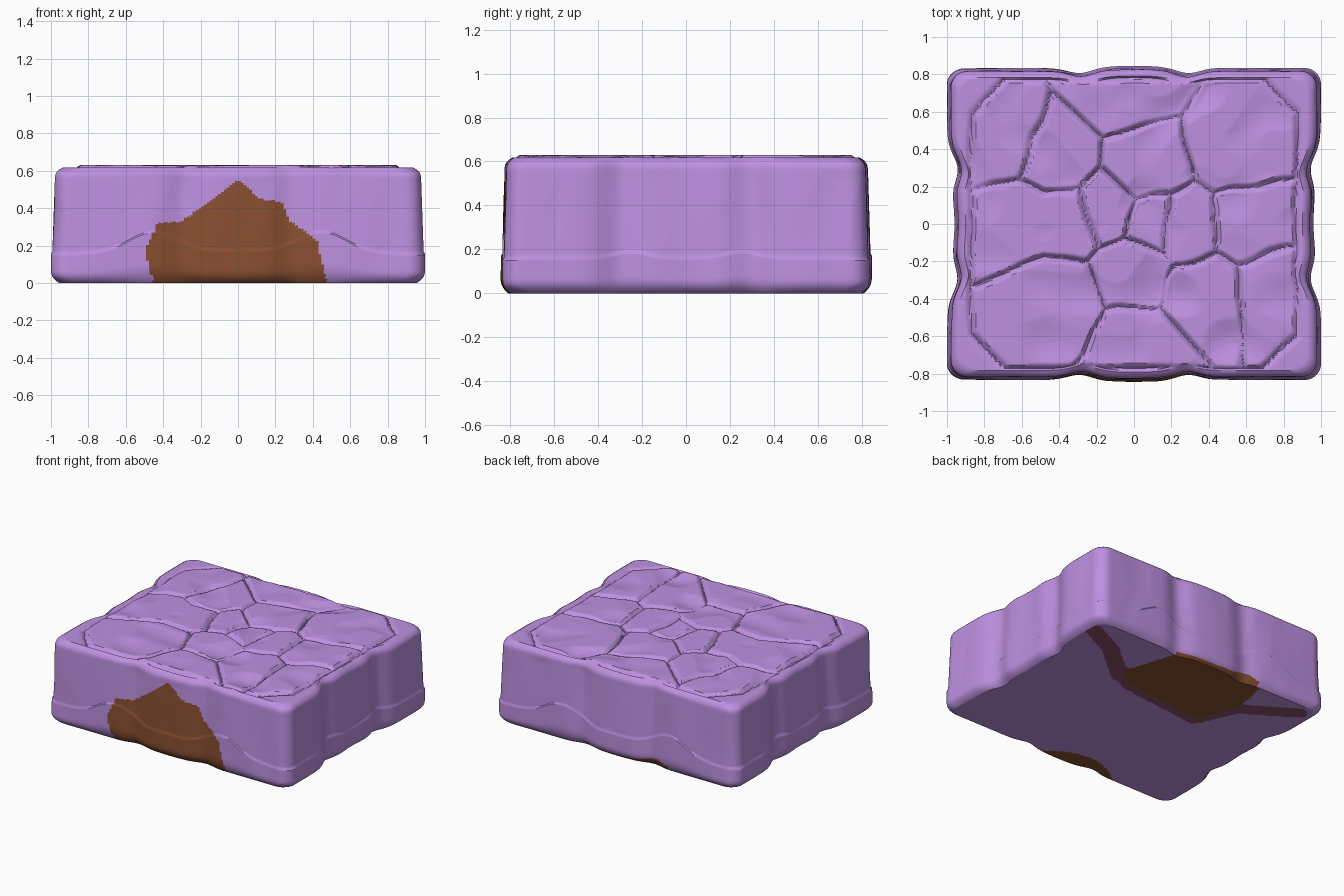
import bpy, math
from mathutils import Vector, noise

if "Cube" in bpy.data.objects:
    bpy.data.objects.remove(bpy.data.objects["Cube"])

N = 520                               # points around the block
UNDER, SIDE, OVER = 60, 76, 82        # rings on the underside, sides and top
HALF = Vector((1.0, 0.835))
RIM_Z = 0.617

# centres of the paving stones; centres in one row belong to the same stone
STONES = [
    [(-.6, .02), (-.36, .01)], [(0, -.22), (.26, -.02)],
    [(-.7, .45)], [(-.42, .35)], [(-.08, .72)], [(.05, .28)], [(.55, .38)], [(.62, 0)],
    [(.75, -.36)], [(.38, -.38)], [(.04, -.68)], [(-.42, -.38)], [(-.14, .08)], [(.09, 0)],
]
SEEDS = [(Vector(p), row) for row, group in enumerate(STONES) for p in group]

# outlines of the soil patches: front face (x, z), underside (x, y), and the stain tails beside it
SOIL_FRONT = [(-.42, -.1), (-.5, .17), (-.43, .32), (-.3, .33), (-.1, .47), (0, .55),
              (.12, .45), (.24, .43), (.27, .34), (.42, .23), (.5, -.1)]
SOIL_UNDER = [(.25, .9), (.42, .37), (.25, .27), (-.37, .2), (-.5, .5), (-.42, .9)]
TAILS = [(.92, .68), (.68, .56), (.38, .31), (-.5, .48), (-.86, .71)]


def gauss(v, width):
    return math.exp(-(v / width) ** 2)


def inside(x, y, poly):
    hit = False
    for (ax, ay), (bx, by) in zip(poly, poly[1:] + poly[:1]):
        if (ay > y) != (by > y) and x < (bx - ax) * (y - ay) / (by - ay) + ax:
            hit = not hit
    return hit


def path_distance(x, y, path):
    p, best = Vector((x, y)), 9
    for a, b in zip(path, path[1:]):
        a, b = Vector(a), Vector(b)
        t = max(0, min(1, (p - a).dot(b - a) / (b - a).length_squared))
        best = min(best, (p - a.lerp(b, t)).length)
    return best


def outline():
    """Rounded rectangle with shallow notches."""
    pts = []
    for i in range(N):
        s, t = divmod(i * 4 / N, 1)
        t = t * 2 - 1
        x, y = [(t, -1), (1, t), (-t, 1), (-1, -t)][int(s)]
        p = Vector((x * HALF.x, y * HALF.y))
        r = .09
        core = Vector([max(r - h, min(h - r, v)) for v, h in zip(p, HALF)])
        d = p - core
        if d.x and d.y:
            p = core + d.normalized() * r
        fx = min(.055, .045 * gauss(abs(p.y) - .3, .1) + .04 * gauss(p.y, .25))
        fy = .035 * gauss(abs(p.x) - .29, .09) - .013 * gauss(p.x, .2)
        pts.append((p.x * (1 - fx), p.y * (1 - fy)))
    return pts


def crack_distance(p):
    """Distance to the nearest joint between two stones."""
    by_dist = sorted(((p - s).length_squared, i) for i, (s, _) in enumerate(SEEDS))
    d1, near = by_dist[0]
    s1, row1 = SEEDS[near]
    return min((d2 - d1) / (2 * (SEEDS[i][0] - s1).length)
               for d2, i in by_dist[1:7] if SEEDS[i][1] != row1)


def top_height(x, y):
    wobble = .025 * noise.noise((x * 5, y * 5, 0))
    ax, ay = abs(x), abs(y)
    border = min(.87 - ax, .775 - ay, (1.46 - ax - ay) * .707) + wobble * .6
    if border < 0:                    # plain rim outside the stones
        return RIM_Z - .017 * max(0, 1 + border / .026)
    d = min(border, crack_distance(Vector((x + wobble, y - wobble))))
    dish = max(0, noise.noise((x * 4, y * 4, 3)))
    return .63 - .03 * max(0, 1 - d / .026) ** 1.3 - .04 * dish * min(1, d / .03)


def ledge(x, y):
    """Height of the wavy ledge line round the sides."""
    if abs(y) > .76:
        return .15 + .12 * gauss(abs(x) - .45, .19) + .02 * gauss(x, .2)
    return .155 + .028 * gauss(abs(y) - .25, .1)


def side_inset(v):
    """Side profile: v 0-1 is below the ledge, 1-2 above it."""
    if v <= 1:
        return .045 * max(0, 1 - v * 2) ** 3
    return .007 + .016 * (v - 1) + .04 * max(0, (v - 1.87) / .13) ** 3


base = outline()
verts = []
for k in range(UNDER):                # underside, centre outward
    s = .005 + .95 * k / UNDER
    verts += [(x * s, y * s, 0) for x, y in base]
for k in range(SIDE + 1):             # sides, upward
    v = 2 * k / SIDE
    for x, y in base:
        lz = ledge(x, y)
        z = v * lz if v < 1 else lz + (v - 1) * (RIM_Z - lz)
        rough = .012 * max(0, noise.noise((x * 5, y * 5, z * 2))) * min(1, v, (2 - v) * 5)
        s = 1 - side_inset(v) - rough
        verts.append((x * s, y * s, z))
for k in range(1, OVER + 1):          # top, edge inward
    s = .936 - .931 * k / OVER
    verts += [(x * s, y * s, top_height(x * s, y * s)) for x, y in base]

rings = len(verts) // N
faces = [(r * N + i, r * N + (i + 1) % N, (r + 1) * N + (i + 1) % N, (r + 1) * N + i)
         for r in range(rings - 1) for i in range(N)]
faces += [tuple(reversed(range(N))), tuple(range((rings - 1) * N, rings * N))]

mesh = bpy.data.meshes.new("stone_block")
mesh.from_pydata(verts, [], faces)
block = bpy.data.objects.new("stone_block", mesh)
bpy.context.collection.objects.link(block)

# colours
for name, col in (("purple stone", (.515, .283, .753)), ("brown soil", (.25, .078, .03)),
                  ("dark mauve stain", (.26, .078, .14))):
    mat = bpy.data.materials.new(name)
    mat.diffuse_color = (*col, 1)
    mat.use_nodes = True
    mat.node_tree.nodes["Principled BSDF"].inputs["Base Color"].default_value = mat.diffuse_color
    mesh.materials.append(mat)


def colour(c):
    x, y, z = c
    if z < .002:                      # underside: soil along front and back, stain around it
        if y < -.66 - 1.4 * (x + .17) ** 2 or inside(x, y, SOIL_UNDER):
            return 1
        if y < 0:
            return 0
        near_soil = y < .6 and path_distance(x, y, SOIL_UNDER[1:5]) < .065
        tail = min(path_distance(x, y, TAILS[:3]), path_distance(x, y, TAILS[3:])) < .06
        return 2 if near_soil or tail else 0
    if y < -.7:                       # front
        return 1 if inside(x, z, SOIL_FRONT) else 0
    if y > .7 and -.42 < x < .28:     # low strip at the back
        return 1 if z < .02 + .04 * gauss(x + .31, .1) else 0
    return 0


for p in mesh.polygons:
    p.material_index = colour(p.center) if p.center.z < .58 else 0

bpy.context.view_layer.objects.active = block
block.select_set(True)
bpy.ops.object.shade_smooth_by_angle(angle=math.radians(35))
